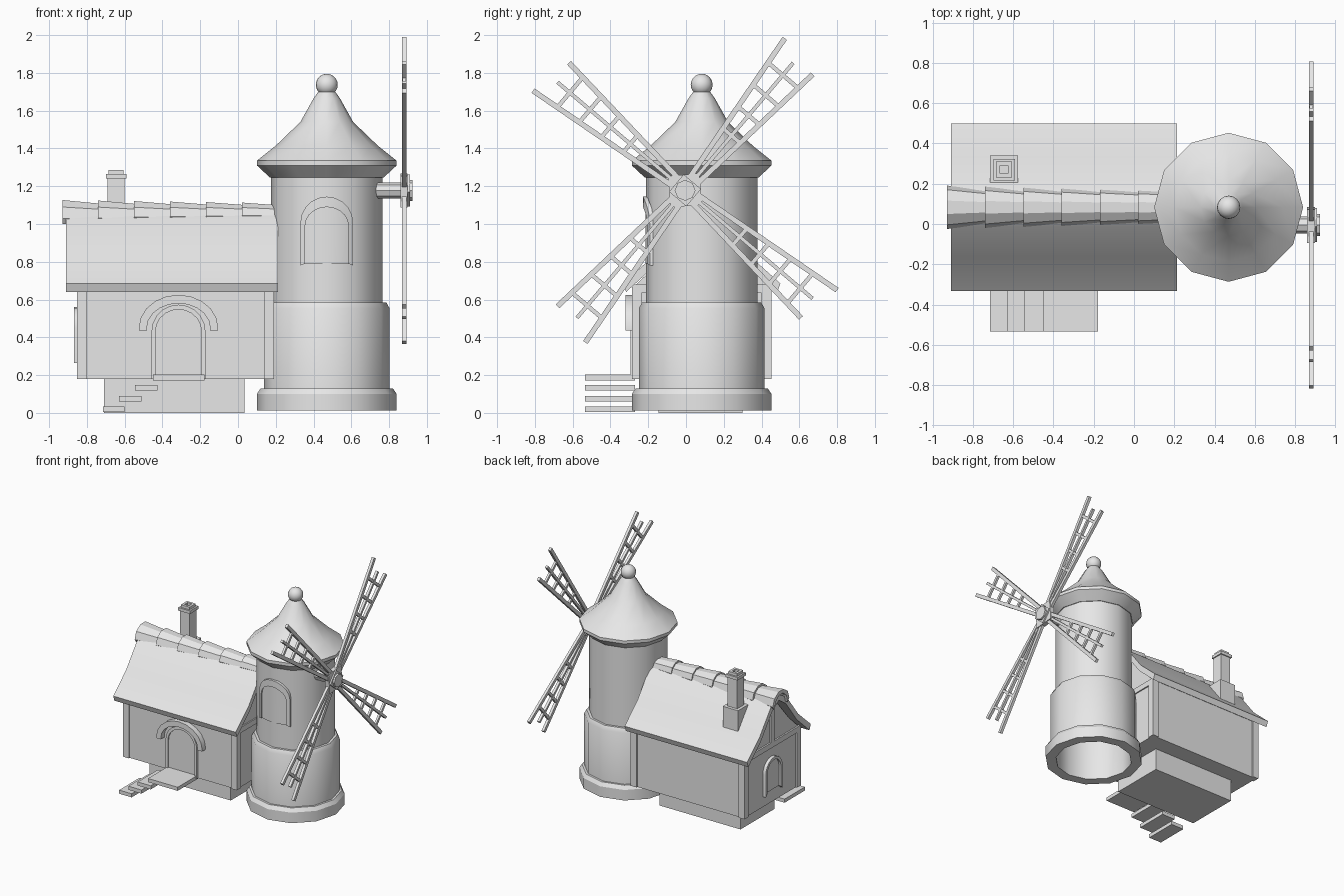
import bpy, bmesh
from math import sin, cos, pi, radians, sqrt
from mathutils import Vector, Matrix

if "Cube" in bpy.data.objects:
    bpy.data.objects.remove(bpy.data.objects["Cube"])

grey = bpy.data.materials.new("plain_grey")
grey.use_nodes = True
grey.diffuse_color = (0.8, 0.8, 0.8, 1)
grey.node_tree.nodes["Principled BSDF"].inputs["Base Color"].default_value = (0.8, 0.8, 0.8, 1)

CY = 0.083           # shared depth centre of house and tower
TX = 0.47            # tower axis
HUB = Vector((0.88, -0.005, 1.178))


def finish(name, bm, smooth=None):
    bmesh.ops.recalc_face_normals(bm, faces=bm.faces)
    mesh = bpy.data.meshes.new(name)
    bm.to_mesh(mesh)
    bm.free()
    obj = bpy.data.objects.new(name, mesh)
    bpy.context.collection.objects.link(obj)
    mesh.materials.append(grey)
    if smooth:
        bpy.ops.object.select_all(action='DESELECT')
        obj.select_set(True)
        bpy.context.view_layer.objects.active = obj
        bpy.ops.object.shade_smooth_by_angle(angle=radians(smooth))
    return obj


def add_box(bm, x, y, z):
    size = [b - a for a, b in (x, y, z)]
    mid = [(a + b) / 2 for a, b in (x, y, z)]
    bmesh.ops.create_cube(bm, size=1, matrix=Matrix.Translation(mid) @ Matrix.Diagonal((*size, 1)))


def box(name, *ranges):
    bm = bmesh.new()
    add_box(bm, *ranges)
    return finish(name, bm)


def loft(bm, rings, closed=False):
    """Skin equal rings; cap the ends, or join last ring to first."""
    loops = [[bm.verts.new(p) for p in ring] for ring in rings]
    n = len(loops[0])
    pairs = list(zip(loops, loops[1:])) + ([(loops[-1], loops[0])] if closed else [])
    for a, b in pairs:
        for i in range(n):
            j = (i + 1) % n
            bm.faces.new((a[i], a[j], b[j], b[i]))
    if not closed:
        bm.faces.new(loops[0])
        bm.faces.new(loops[-1])


def lathe(name, profile, closed=False, sides=12):
    bm = bmesh.new()
    loft(bm, [[(TX + r * cos(2 * pi * i / sides), CY + r * sin(2 * pi * i / sides), z)
               for i in range(sides)] for r, z in profile], closed)
    return finish(name, bm, 32)


def arch(half, spring, rise, bottom, steps=10):
    """Outline of an arched opening, from the left foot to the right foot."""
    curve = [(-half * cos(pi * i / steps), spring + rise * sin(pi * i / steps)) for i in range(steps + 1)]
    return [(-half, bottom)] + curve + [(half, bottom)]


def arch_frame(name, outer, inner, place, depth):
    bm = bmesh.new()
    loft(bm, [[place(*o, 0), place(*o, depth), place(*i, depth), place(*i, 0)]
              for o, i in zip(outer, inner)])
    return finish(name, bm, 30)


def arch_panel(name, outline, place, depth):
    """Thin arched panel made of vertical strips so it can follow a curved wall."""
    bm = bmesh.new()
    bottom = outline[0][1]
    loft(bm, [[place(u, bottom, 0), place(u, bottom, depth), place(u, v, depth), place(u, v, 0)]
              for u, v in outline[1:-1]])
    return finish(name, bm, 30)


# Tower: hollow stepped shell, roof and ball
lathe("tower_base_ring", [(.29, .013), (.37, .013), (.37, .10), (.35, .13), (.29, .13)], True)
lathe("tower_wall", [(.29, .05), (.333, .05), (.333, .553), (.315, .585), (.295, .585),
                     (.295, 1.27), (.28, 1.27), (.28, .58), (.29, .55)], True)
lathe("tower_roof", [(.28, 1.245), (.30, 1.245), (.37, 1.31), (.37, 1.335), (.27, 1.415),
                     (.14, 1.54), (.07, 1.665), (.045, 1.70)])
bm = bmesh.new()
bmesh.ops.create_uvsphere(bm, u_segments=16, v_segments=10, radius=.058,
                          matrix=Matrix.Translation((TX, CY, 1.737)))
finish("roof_ball", bm, 60)


# Tower window, bent to the round wall
def on_tower(u, v, d):
    return (TX + u, CY - sqrt(.289 ** 2 - u * u) - d, v)


w_out = arch(.14, 1.005, .14, .78)
w_in = arch(.115, .99, .10, .79)
arch_frame("tower_window_frame", w_out, w_in, on_tower, .022)
arch_panel("tower_window_panel", w_in, on_tower, .009)

# House walls with gables
X0, X1, Y0, Y1 = -.84, .18, -.275, .441
wall_outline = [(Y0, .18), (Y1, .18), (Y1, .67), (CY + .23, .79), (CY, 1.06), (CY - .23, .79), (Y0, .67)]
bm = bmesh.new()
loft(bm, [[(x, y, z) for y, z in wall_outline] for x in (X0, X1)])
finish("house_walls", bm)
box("foundation", (-.71, .035), (-.145, .30), (0, .19))

bm = bmesh.new()
for x in ((-.853, -.80), (.137, .19)):
    for y in ((-.287, -.235), (.40, .453)):
        add_box(bm, x, y, (.18, .68))
finish("corner_posts", bm)

# Gable timbers on both ends
bm = bmesh.new()
for x in ((-.853, -.83), (.17, .19)):
    add_box(bm, x, (Y0, Y1), (.635, .68))
    add_box(bm, x, (CY - .022, CY + .022), (.68, 1.03))
finish("gable_timbers", bm)

# Flared roof shell
upper = [(-.417, .685), (-.25, .835), (-.1, 1.03), (0, 1.09)]
under = [(-.40, .64), (-.235, .79), (-.09, .98), (0, 1.04)]


def mirror_line(line):
    return line + [(-y, z) for y, z in reversed(line[:-1])]


bm = bmesh.new()
loft(bm, [[(x, CY + a[0], a[1]) for x in (-.91, .213)] + [(x, CY + b[0], b[1]) for x in (.213, -.91)]
          for a, b in zip(mirror_line(upper), mirror_line(under))])
finish("house_roof", bm, 25)

# Overlapping ridge tiles, each tapering toward the tower
bm = bmesh.new()
for i in range(6):
    x = -.93 + .19 * i
    rings = []
    for px, half, top in ((x, .108 - .005 * i, 1.132 - .003 * i), (x + .197, .083 - .002 * i, 1.112 - .002 * i)):
        arc = [(-cos(pi * k / 5), sin(pi * k / 5)) for k in range(6)]
        ring = [(px, CY + half * c, 1.03 + .003 * i + (top - 1.03 - .003 * i) * s) for c, s in arc]
        ring += [(px, CY + .8 * half * -c, 1.0 + (top - 1.03) * s) for c, s in arc]
        rings.append(ring)
    loft(bm, rings)
finish("ridge_tiles", bm)

# Chimney
bm = bmesh.new()
for half, low, high in ((.07, .75, 1.0), (.045, 1.0, 1.245), (.054, 1.24, 1.265)):
    add_box(bm, (-.645 - half, -.645 + half), (.27 - half, .27 + half), (low, high))
loft(bm, [[(-.645 + sx * h, .27 + sy * h, z) for sx, sy in ((-1, -1), (1, -1), (1, 1), (-1, 1))]
          for h, z in ((.04, 1.265), (.04, 1.287), (.02, 1.287), (.02, 1.265))], True)
finish("chimney", bm)


# Door, hood and the side window
def on_front(u, v, d):
    return (-.315 + u, Y0 - d, v)


def on_side(u, v, d):
    return (X0 - d, CY + u, v)


d_out = arch(.143, .43, .143, .18)
d_in = arch(.122, .43, .118, .18)
arch_frame("door_frame", d_out, d_in, on_front, .02)
arch_panel("door_panel", d_in, on_front, .008)
arch_frame("door_hood", arch(.21, .45, .175, .435), arch(.168, .45, .13, .435), on_front, .045)
s_out = arch(.11, .45, .11, .265)
s_in = arch(.088, .45, .088, .285)
arch_frame("side_window_frame", s_out, s_in, on_side, .027)
arch_panel("side_window_panel", s_in, on_side, .008)

# Floating entrance steps
bm = bmesh.new()
for x, z in (((-.715, -.60), .005), ((-.63, -.51), .06), ((-.545, -.425), .118), ((-.45, -.178), .172)):
    add_box(bm, x, (-.535, -.27), (z, z + .03))
finish("entrance_steps", bm)


# Sails: built in the plane of rotation from straight bars
def bar(bm, a, b, width, thick=.022):
    a, b = Vector(a), Vector(b)
    d = (b - a).normalized() * 1
    n = Vector((-d.y, d.x)) * width / 2
    loft(bm, [[(HUB.x + s, HUB.y + p.x, HUB.z + p.y) for p in (a + n, b + n, b - n, a - n)]
              for s in (-thick / 2, thick / 2)])


bm = bmesh.new()
for q in range(4):
    t = radians(49.7 + 90 * q)
    along, across = Vector((cos(t), sin(t))), Vector((-sin(t), cos(t)))
    for side, length in ((-1, .905), (0, .885), (1, .955)):
        bar(bm, along * .06 + across * side * .025, along * length + across * side * .118, .028 if side else .02)
    for r in (.38, .52, .66, .80):
        w = .025 + .093 * (r - .06) / .87
        bar(bm, along * r - across * w, along * r + across * w, .022, .018)
finish("sails", bm)

# Hub plates, cap and axle
for name, r, sides, x, turn in (("hub_plate", .118, 4, (.86, .898), 50), ("hub_front_plate", .085, 4, (.898, .91), 5),
                                ("hub_cap", .055, 8, (.91, .925), 0), ("sail_axle", .042, 8, (.72, .87), 0)):
    bm = bmesh.new()
    loft(bm, [[(px, HUB.y + r * cos(2 * pi * k / sides + radians(turn)),
                HUB.z + r * sin(2 * pi * k / sides + radians(turn))) for k in range(sides)] for px in x])
    finish(name, bm)
